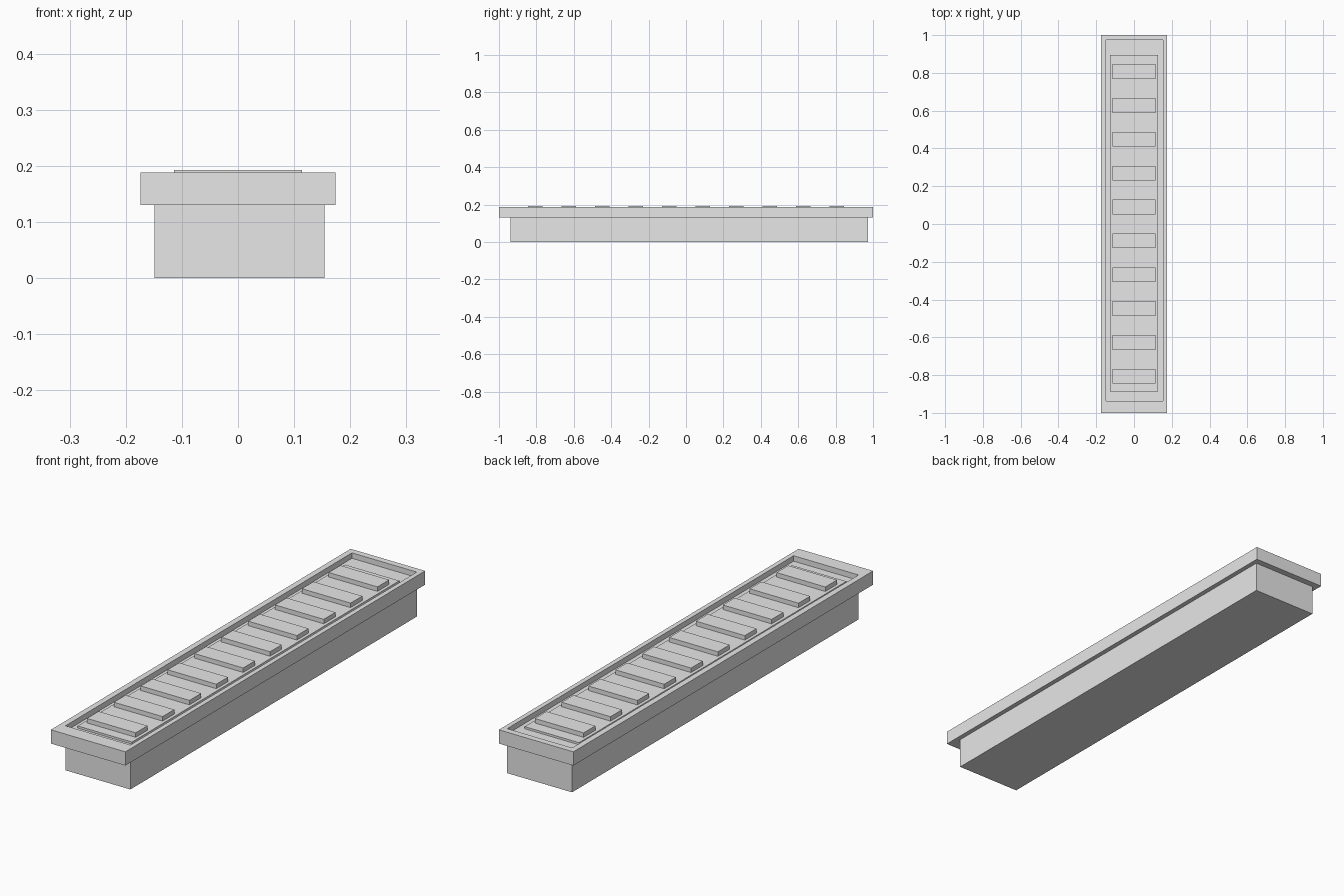
import bpy, bmesh

if "Cube" in bpy.data.objects:
    bpy.data.objects.remove(bpy.data.objects["Cube"])

grey = bpy.data.materials.new("plain grey")
grey.diffuse_color = (0.8, 0.8, 0.8, 1)
grey.use_nodes = True
grey.node_tree.nodes["Principled BSDF"].inputs["Base Color"].default_value = grey.diffuse_color


def finish(name, bm):
    bmesh.ops.recalc_face_normals(bm, faces=bm.faces)
    mesh = bpy.data.meshes.new(name)
    bm.to_mesh(mesh)
    bm.free()
    mesh.materials.append(grey)
    obj = bpy.data.objects.new(name, mesh)
    bpy.context.collection.objects.link(obj)
    return obj


def loop(bm, rect, z):
    x0, x1, y0, y1 = rect
    return [bm.verts.new((x, y, z)) for x, y in ((x0, y0), (x1, y0), (x1, y1), (x0, y1))]


def bridge(bm, a, b):
    for i in range(4):
        j = (i + 1) % 4
        bm.faces.new((a[i], a[j], b[j], b[i]))


def box(name, rect, z0, z1):
    bm = bmesh.new()
    low, high = loop(bm, rect, z0), loop(bm, rect, z1)
    bridge(bm, low, high)
    bm.faces.new(low)
    bm.faces.new(high)
    return finish(name, bm)


def frame(name, outer, inner, z0, z1):
    bm = bmesh.new()
    rings = [loop(bm, outer, z0), loop(bm, outer, z1), loop(bm, inner, z1), loop(bm, inner, z0)]
    for i in range(4):
        bridge(bm, rings[i], rings[(i + 1) % 4])
    return finish(name, bm)


# Slightly off-centre trough body, whose top is the floor of the recess
body = (-0.149, 0.154, -0.938, 0.973)
box("body", body, 0, 0.165)

# Overhanging rim around the body
frame("rim", (-0.174, 0.174, -1, 1), body, 0.13, 0.188)

# Raised panel carrying the slats
box("panel", (-0.127, 0.127, -0.888, 0.895), 0.165, 0.174)

# Row of ten slats standing just above the rim
for i in range(10):
    y = -0.806 + i * 0.1792
    box(f"slat_{i + 1}", (-0.114, 0.114, y - 0.039, y + 0.039), 0.174, 0.193)
